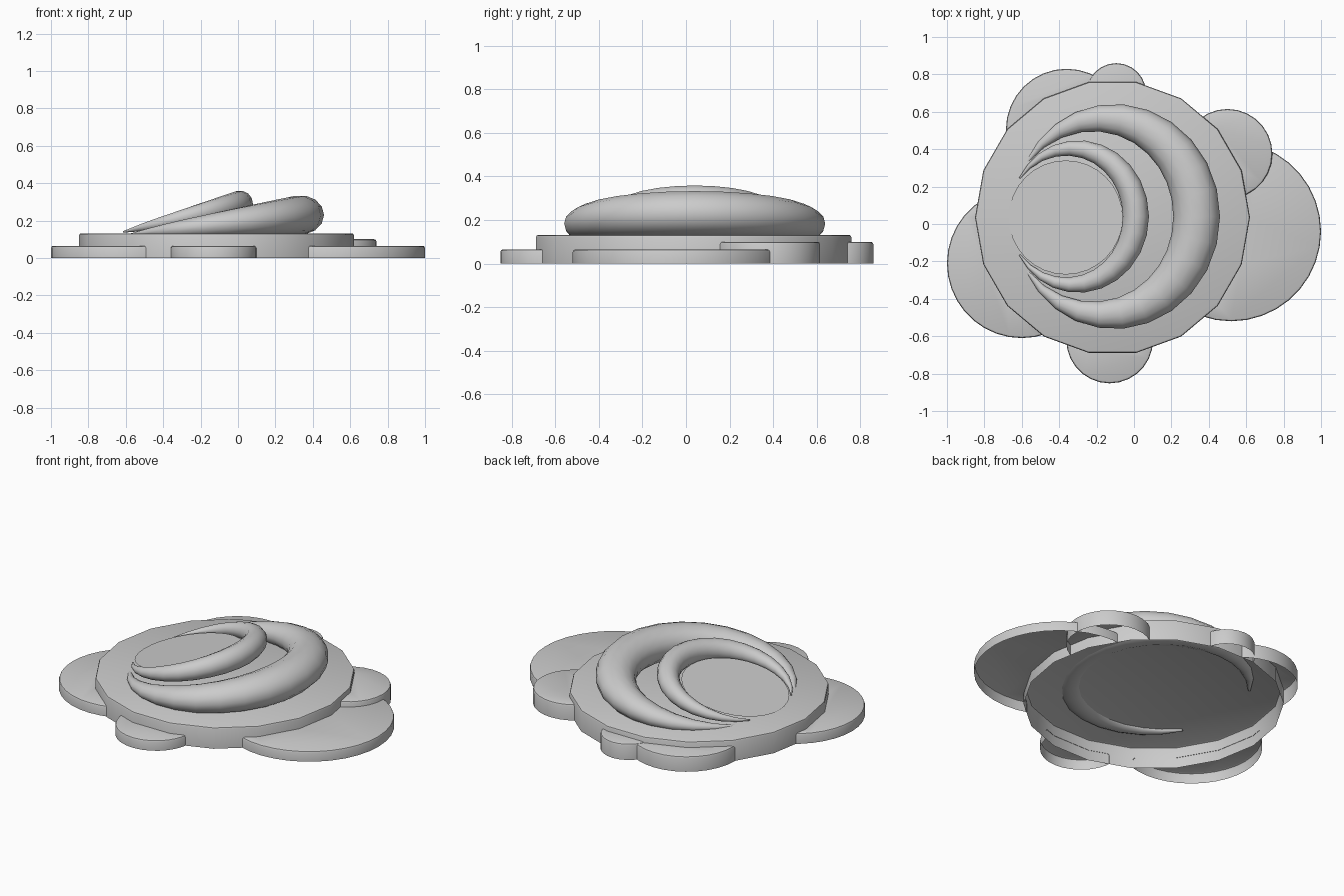
import bpy, bmesh, math
from mathutils import Vector

if "Cube" in bpy.data.objects:
    bpy.data.objects.remove(bpy.data.objects["Cube"], do_unlink=True)

grey = bpy.data.materials.new("plain grey")
grey.use_nodes = True
grey.diffuse_color = (0.6, 0.6, 0.6, 1)
grey.node_tree.nodes["Principled BSDF"].inputs["Base Color"].default_value = (0.6, 0.6, 0.6, 1)

CENTRE = Vector((-0.115, 0.035, 0))
RADIUS = 0.735


def make_object(name, bm, angle=35):
    bmesh.ops.recalc_face_normals(bm, faces=bm.faces[:])
    mesh = bpy.data.meshes.new(name)
    bm.to_mesh(mesh)
    bm.free()
    obj = bpy.data.objects.new(name, mesh)
    bpy.context.collection.objects.link(obj)
    mesh.materials.append(grey)
    select(obj)
    bpy.ops.object.shade_smooth_by_angle(angle=math.radians(angle))
    return obj


def select(obj):
    bpy.ops.object.select_all(action='DESELECT')
    obj.select_set(True)
    bpy.context.view_layer.objects.active = obj


def stack_rings(bm, rings, closed=True):
    """Bridge equal-length loops of points, capping both ends."""
    loops = [[bm.verts.new(p) for p in ring] for ring in rings]
    n = len(loops[0])
    for a, b in zip(loops, loops[1:]):
        for i in range(n):
            j = (i + 1) % n
            bm.faces.new((a[i], a[j], b[j], b[i]))
    if closed:
        bm.faces.new(loops[0][::-1])
    bm.faces.new(loops[-1])


def disc_bmesh(x, y, r, z0, z1, sides, bevel=0.012, closed=True):
    bm = bmesh.new()
    profile = [(r, z0), (r, z1 - bevel), (r - bevel * 0.3, z1 - bevel * 0.3), (r - bevel, z1)]
    rings = [[(x + s * math.cos(math.tau * i / sides), y + s * math.sin(math.tau * i / sides), z)
              for i in range(sides)] for s, z in profile]
    stack_rings(bm, rings, closed)
    return bm


def crescent(name, cx, cy, rx, ry, thick, height, slope, flat, steps=22, sides=14):
    """Tilted tapering horn bent round to the right."""
    bm = bmesh.new()
    rings = []
    for k in range(steps + 1):
        t = math.radians(-146 + 292 * k / steps)
        out = Vector((math.cos(t), math.sin(t), 0))
        mid = Vector((cx + rx * out.x, cy + ry * out.y, 0))
        mid.z = height + slope * (mid.x - cx - rx)
        r = thick * max(math.cos(0.6 * t), 0.06)
        up = Vector((0, 0, flat))
        rings.append([mid + r * (out * math.cos(a) + up * math.sin(a))
                      for a in (math.tau * i / sides for i in range(sides))])
    stack_rings(bm, rings)
    return make_object(name, bm, 60)


# Main slab, hollow underneath
make_object("main_slab", disc_bmesh(CENTRE.x, CENTRE.y, RADIUS, 0, 0.132, 18, closed=False))

# Side lobes: name, x, y, radius, height, sides
lobes = [
    ("left_lobe", 0.52, -0.04, 0.48, 0.065, 36),
    ("right_lobe", -0.60, -0.21, 0.40, 0.065, 36),
    ("front_lobe", -0.13, -0.62, 0.232, 0.065, 28),
    ("back_left_lobe", 0.50, 0.375, 0.24, 0.10, 28),
    ("back_lobe", -0.095, 0.70, 0.16, 0.10, 24),
    ("back_right_lobe", -0.36, 0.505, 0.325, 0.095, 32),
]
cutter = make_object("slab_cutter", disc_bmesh(CENTRE.x, CENTRE.y, RADIUS * 0.997, -0.1, 0.3, 18))
cutter.hide_render = True
for name, x, y, r, h, sides in lobes:
    lobe = make_object(name, disc_bmesh(x, y, r, 0, h, sides))
    # Trim away the part inside the slab
    cut = lobe.modifiers.new("trim", 'BOOLEAN')
    cut.operation = 'DIFFERENCE'
    cut.solver = 'EXACT'
    cut.object = cutter
    select(lobe)
    bpy.ops.object.modifier_apply(modifier=cut.name)
    # Open the underside and the side that meets the slab
    bm = bmesh.new()
    bm.from_mesh(lobe.data)
    doomed = []
    for f in bm.faces:
        c = f.calc_center_median()
        inward = Vector((CENTRE.x - c.x, CENTRE.y - c.y, 0))
        touching = inward.length < RADIUS * 1.002 and f.normal.dot(inward.normalized()) > 0.95
        if f.normal.z < -0.9 or touching:
            doomed.append(f)
    bmesh.ops.delete(bm, geom=doomed, context='FACES')
    bm.to_mesh(lobe.data)
    bm.free()
bpy.data.objects.remove(cutter, do_unlink=True)

# Nested crescents leaning up towards the left side
crescent("outer_crescent", -0.16, 0.04, 0.495, 0.525, 0.125, 0.23, 0.115, 0.84)
crescent("inner_crescent", -0.33, 0.04, 0.34, 0.365, 0.07, 0.29, 0.242, 1.0)

# Tilted plate filling the inner crescent
bm = bmesh.new()
ring = []
for i in range(32):
    a = math.tau * i / 32
    x = -0.365 + 0.305 * math.cos(a)
    ring.append(bm.verts.new((x, 0.035 + 0.305 * math.sin(a), 0.271 + 0.2 * x)))
bm.faces.new(ring)
make_object("inner_plate", bm)
